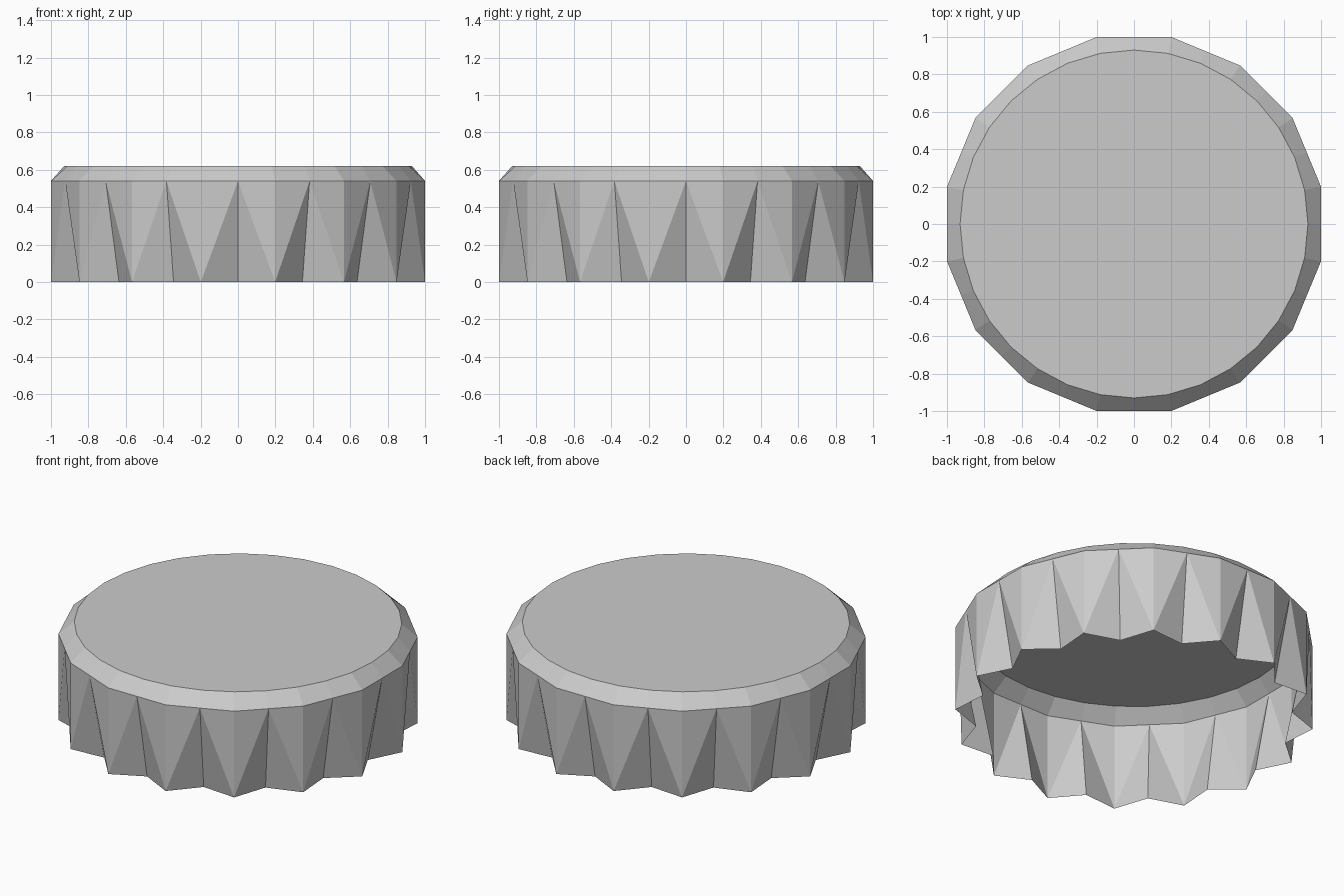
import bpy, bmesh
from math import sin, cos, pi

if "Cube" in bpy.data.objects:
    bpy.data.objects.remove(bpy.data.objects["Cube"])

PLEATS = 16
N = PLEATS * 2
RIDGE = 1.0 / cos(pi / PLEATS)      # ridge radius so the overall width is 2


def ring(bm, z, ridge_r, valley_r):
    """Ring of alternating valley (even) and ridge (odd) points."""
    pts = []
    for i in range(N):
        r = ridge_r if i % 2 else valley_r
        a = 2 * pi * i / N
        pts.append(bm.verts.new((r * cos(a), r * sin(a), z)))
    return pts


bm = bmesh.new()
rim = ring(bm, 0.0, RIDGE, 0.90)
shoulder = ring(bm, 0.54, RIDGE, 1.0)
top = ring(bm, 0.62, 0.93, 0.93)

for i in range(N):
    j = (i + 1) % N
    # pleated skirt: fold runs from valley top to ridge bottom
    if i % 2:
        bm.faces.new((rim[i], rim[j], shoulder[j]))
        bm.faces.new((rim[i], shoulder[j], shoulder[i]))
    else:
        bm.faces.new((rim[i], rim[j], shoulder[i]))
        bm.faces.new((rim[j], shoulder[j], shoulder[i]))
    # sloped shoulder
    bm.faces.new((shoulder[i], shoulder[j], top[j], top[i]))

# flat top disc, underside left open
bm.faces.new(top)

mesh = bpy.data.meshes.new("bottle_cap")
bm.to_mesh(mesh)
bm.free()
cap = bpy.data.objects.new("bottle_cap", mesh)
bpy.context.collection.objects.link(cap)
